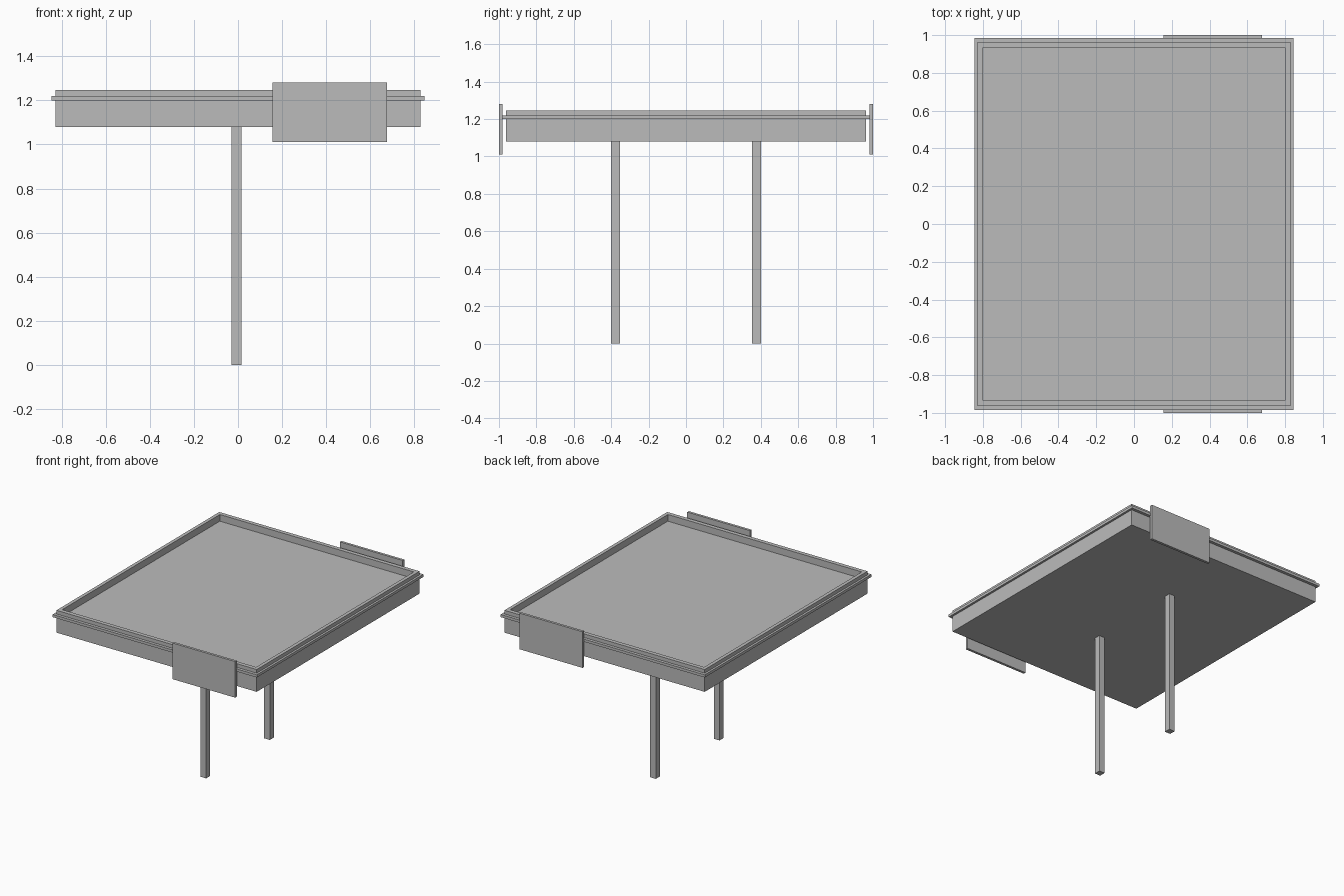
import bpy, bmesh

if "Cube" in bpy.data.objects:
    bpy.data.objects.remove(bpy.data.objects["Cube"])

grey = bpy.data.materials.new("plain grey")
grey.diffuse_color = (0.5, 0.5, 0.5, 1)
grey.use_nodes = True
grey.node_tree.nodes["Principled BSDF"].inputs["Base Color"].default_value = grey.diffuse_color


def finish(name, bm):
    bmesh.ops.recalc_face_normals(bm, faces=bm.faces)
    mesh = bpy.data.meshes.new(name)
    bm.to_mesh(mesh)
    bm.free()
    mesh.materials.append(grey)
    obj = bpy.data.objects.new(name, mesh)
    bpy.context.collection.objects.link(obj)
    return obj


def box(name, lo, hi):
    bm = bmesh.new()
    bmesh.ops.create_cube(bm, size=1)
    for v in bm.verts:
        v.co = [(a + b) / 2 + c * (b - a) for a, b, c in zip(lo, hi, v.co)]
    return finish(name, bm)


def tray(name, rings):
    """Stack of centred rectangles (half x, half y, z), capped at both ends."""
    bm = bmesh.new()
    loops = [[bm.verts.new((sx * x, sy * y, z))
              for sx, sy in ((-1, -1), (1, -1), (1, 1), (-1, 1))]
             for x, y, z in rings]
    for a, b in zip(loops, loops[1:]):
        for i in range(4):
            j = (i + 1) % 4
            bm.faces.new((a[i], a[j], b[j], b[i]))
    bm.faces.new(loops[0])
    bm.faces.new(loops[-1])
    return finish(name, bm)


# Shallow tray with projecting flange, raised rim and recessed floor
tray("tray_with_rim", [
    (0.829, 0.963, 1.08), (0.829, 0.963, 1.20),
    (0.845, 0.985, 1.20), (0.845, 0.985, 1.22),
    (0.829, 0.963, 1.22), (0.829, 0.963, 1.247),
    (0.803, 0.932, 1.247), (0.803, 0.932, 1.197)])

# Legs and side plates, mirrored front to back
for side, s in (("front", -1), ("back", 1)):
    y0, y1 = sorted((s * 0.353, s * 0.40))
    box(side + "_leg", (-0.03, y0, 0), (0.016, y1, 1.08))
    y0, y1 = sorted((s * 0.981, s * 1.0))
    box(side + "_plate", (0.156, y0, 1.01), (0.677, y1, 1.28))
